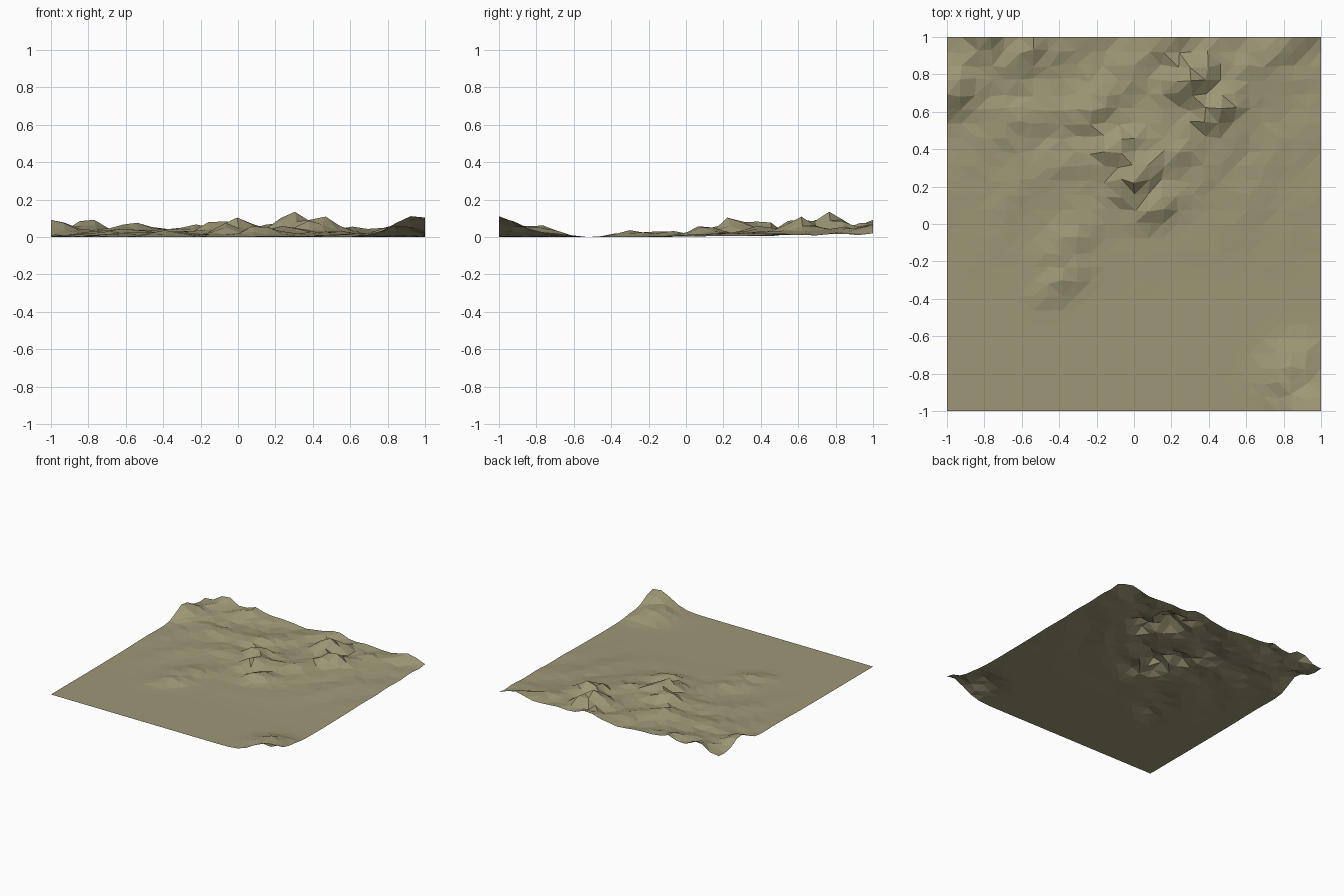
import bpy, bmesh, math, random

cube = bpy.data.objects.get("Cube")
if cube:
    bpy.data.objects.remove(cube)
random.seed(4)

# Hills: x, y, height, length along the ridge, width across the ridge
HILLS = [
    (0.30, 0.77, 0.135, 0.16, 0.10), (0.43, 0.60, 0.115, 0.15, 0.09),
    (0.00, 0.25, 0.108, 0.15, 0.09), (-0.10, 0.41, 0.098, 0.14, 0.08),
    (0.12, 0.10, 0.065, 0.14, 0.08), (-0.38, -0.29, 0.038, 0.15, 0.08),
    (-0.35, -0.10, 0.035, 0.18, 0.09), (-0.80, 1.00, 0.098, 0.13, 0.11),
    (-0.98, 0.72, 0.095, 0.15, 0.12), (-0.55, 0.96, 0.085, 0.14, 0.10),
    (-0.22, 0.62, 0.065, 0.16, 0.10), (0.20, 1.00, 0.075, 0.18, 0.10),
    (0.85, 1.00, 0.065, 0.20, 0.10), (0.62, 0.85, 0.055, 0.18, 0.10),
    (-0.60, 0.55, 0.035, 0.18, 0.09), (0.25, 0.40, 0.060, 0.17, 0.10),
]

# Corner mound
MOUND = [(0.95, -1.00, 0.115, 0.17, 0.15), (0.85, -0.80, 0.065, 0.16, 0.12)]


def smoothstep(low, high, value):
    t = min(max((value - low) / (high - low), 0), 1)
    return t * t * (3 - 2 * t)


def hill(x, y, spec):
    cx, cy, height, length, width = spec
    angle = math.radians(38)
    u = (x - cx) * math.cos(angle) + (y - cy) * math.sin(angle)
    v = (y - cy) * math.cos(angle) - (x - cx) * math.sin(angle)
    return height * math.exp(-(u / length) ** 2 - (v / width) ** 2)


def terrain_height(x, y):
    peaks = sum(hill(x, y, s) ** 3 for s in HILLS + MOUND) ** (1 / 3)
    # Gentle foothills rising to the back, fading towards the left side
    rise = smoothstep(-0.45, 0.8, y) * (1 - 0.6 * smoothstep(0.5, 0.95, x))
    rise *= 0.3 + 0.7 * smoothstep(-1, -0.6, x + 0.5 * smoothstep(0.5, 0.8, y))
    ripple = math.sin(15 * (y - 0.75 * x) + 2 * math.sin(4 * x + 3 * y))
    foot = rise * (0.032 + 0.010 * ripple + random.uniform(-0.006, 0.006))
    return (peaks ** 3 + max(foot, 0) ** 3) ** (1 / 3)


def paint(name, colour):
    mat = bpy.data.materials.new(name)
    mat.use_nodes = True
    mat.diffuse_color = colour
    mat.node_tree.nodes["Principled BSDF"].inputs["Base Color"].default_value = colour
    return mat


# Low-poly open ground sheet
bm = bmesh.new()
bmesh.ops.create_grid(bm, x_segments=26, y_segments=26, size=1)
for v in bm.verts:
    v.co.z = terrain_height(v.co.x, v.co.y)
lowest = min(v.co.z for v in bm.verts)
for v in bm.verts:
    v.co.z -= lowest
    # Slight irregularity on the raised inner ground
    if max(abs(v.co.x), abs(v.co.y)) < 0.99 and v.co.z > 0.015:
        v.co.x += random.uniform(-0.012, 0.012)
        v.co.y += random.uniform(-0.012, 0.012)
bmesh.ops.triangulate(bm, faces=bm.faces[:])

mesh = bpy.data.meshes.new("terrain")
bm.to_mesh(mesh)
bm.free()
mesh.materials.append(paint("dry olive earth", (0.34, 0.31, 0.18, 1)))
terrain = bpy.data.objects.new("terrain", mesh)
bpy.context.collection.objects.link(terrain)
